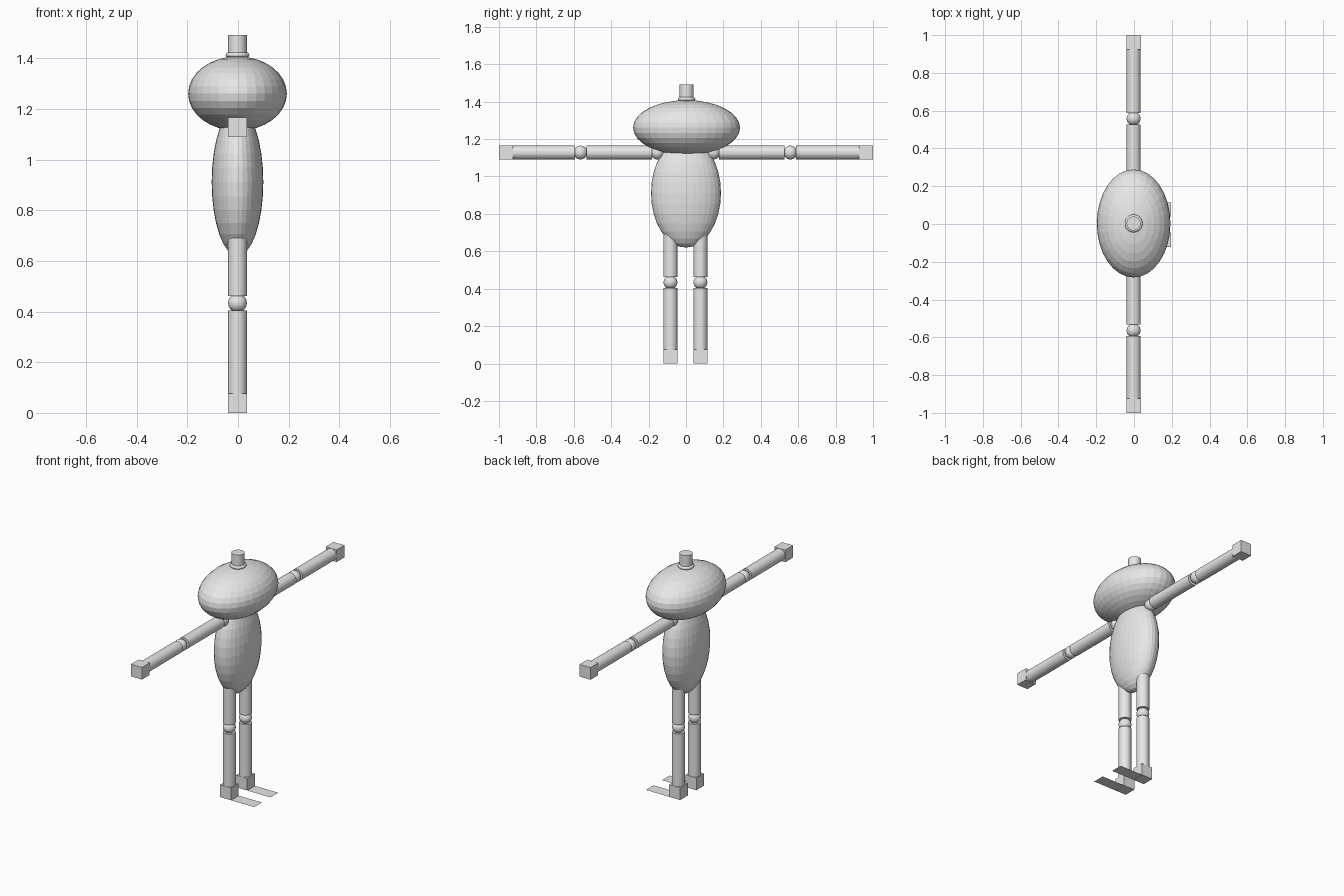
import bpy
from math import pi

cube = bpy.data.objects.get("Cube")
if cube:
    bpy.data.objects.remove(cube, do_unlink=True)

grey = bpy.data.materials.new("plain_grey")
grey.use_nodes = True
grey.diffuse_color = (0.8, 0.8, 0.8, 1)
bsdf = next(n for n in grey.node_tree.nodes if n.type == 'BSDF_PRINCIPLED')
bsdf.inputs["Base Color"].default_value = grey.diffuse_color

R = 0.037      # limb radius
X = -0.002     # depth of the limb centre line
SHIFT = -0.003 # sideways offset of the limbs
ARM_Z = 1.128


def finish(name):
    ob = bpy.context.object
    ob.name = name
    ob.data.materials.append(grey)
    return ob


def ellipsoid(name, loc, radii):
    bpy.ops.mesh.primitive_uv_sphere_add(segments=32, ring_count=16, radius=1, location=loc)
    finish(name).scale = radii


def joint(name, loc):
    ellipsoid(name, loc, (R, R, R))


def rod(name, loc, length, along_y=False):
    bpy.ops.mesh.primitive_cylinder_add(vertices=32, radius=R, depth=length, location=loc,
                                        rotation=(pi / 2 if along_y else 0, 0, 0))
    finish(name)


def block(name, loc):
    bpy.ops.mesh.primitive_cube_add(size=0.076, location=loc)
    finish(name)


# Body, head and topknot
ellipsoid("body", (X, 0, 0.912), (0.102, 0.187, 0.292))
ellipsoid("head", (X, 0.003, 1.261), (0.195, 0.286, 0.147))
rod("hat", (X, 0.003, 1.45), 0.084)
bpy.ops.mesh.primitive_torus_add(major_radius=0.037, minor_radius=0.01,
                                 major_segments=48, minor_segments=12,
                                 location=(X, 0.003, 1.414))
finish("hat_brim")

for side, s in (("right", -1), ("left", 1)):
    # Arm
    joint(side + "_shoulder", (X, SHIFT + s * 0.15, ARM_Z))
    rod(side + "_upper_arm", (X, SHIFT + s * 0.355, ARM_Z), 0.35, True)
    joint(side + "_elbow", (X, SHIFT + s * 0.561, ARM_Z))
    rod(side + "_forearm", (X, SHIFT + s * 0.766, ARM_Z), 0.35, True)
    block(side + "_hand", (X, s * 0.962, ARM_Z))

    # Leg
    y = SHIFT + s * 0.08
    rod(side + "_thigh", (X, y, 0.63), 0.335)
    joint(side + "_knee", (X, y, 0.434))
    rod(side + "_shin", (X, y, 0.23), 0.35)
    block(side + "_ankle", (X, y, 0.038))

    # Paper-thin foot sole
    bpy.ops.mesh.primitive_plane_add(size=1, location=(0.117, y, 0))
    finish(side + "_foot").scale = (0.16, 0.076, 1)
